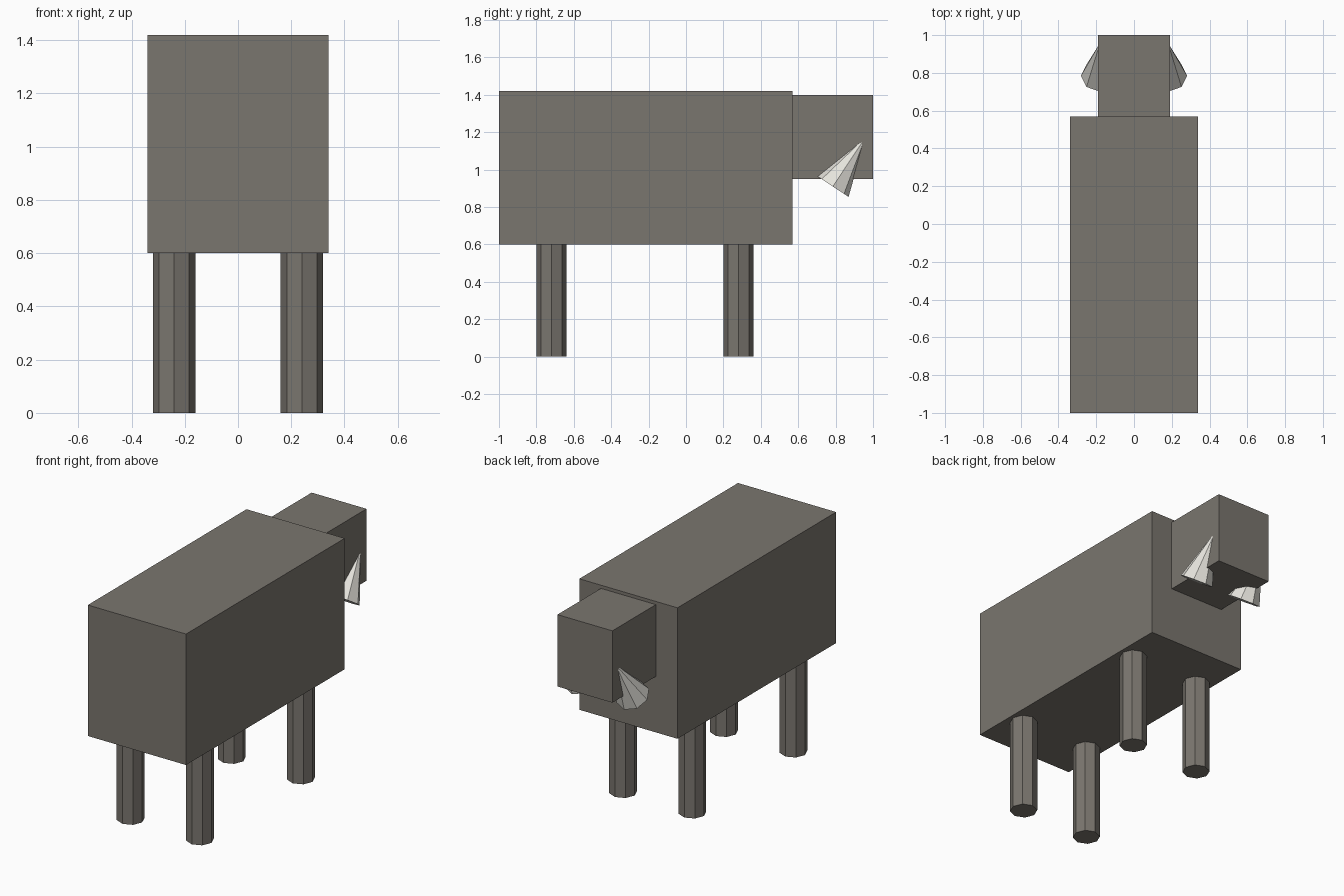
import bpy
import math
from mathutils import Vector

cube = bpy.data.objects.get("Cube")
if cube:
    bpy.data.objects.remove(cube, do_unlink=True)


def make_material(name, colour):
    mat = bpy.data.materials.new(name)
    mat.use_nodes = True
    mat.diffuse_color = colour
    mat.node_tree.nodes["Principled BSDF"].inputs["Base Color"].default_value = colour
    return mat


hide = make_material("warm grey hide", (0.195, 0.18, 0.158, 1))
ivory = make_material("ivory", (0.78, 0.765, 0.71, 1))


def finish(name, mat):
    obj = bpy.context.object
    obj.name = name
    obj.data.materials.append(mat)
    return obj


def box(name, low, high, mat):
    low, high = Vector(low), Vector(high)
    bpy.ops.mesh.primitive_cube_add(size=1, location=(low + high) / 2)
    obj = finish(name, mat)
    for v in obj.data.vertices:
        v.co *= high - low


# Body and head
box("body", (-0.34, -1, 0.6), (0.34, 0.57, 1.42), hide)
box("head", (-0.19, 0.57, 0.95), (0.19, 1, 1.4), hide)

# Tusks lean forward, partly sunk into the sides of the head
tusk_base = Vector((0, 0.785, 0.91))
lean = math.radians(33.5)
tusk_length = 0.313
axis = Vector((0, math.sin(lean), math.cos(lean)))

for side, s in (("left", 1), ("right", -1)):
    # Eight-sided legs
    for place, y in (("front", -0.72), ("back", 0.28)):
        bpy.ops.mesh.primitive_cylinder_add(
            vertices=8, radius=0.08, depth=0.6, location=(s * 0.24, y, 0.3))
        finish(f"{place}_{side}_leg", hide)

    centre = tusk_base + axis * tusk_length / 2 + Vector((s * 0.18, 0, 0))
    bpy.ops.mesh.primitive_cone_add(
        vertices=8, radius1=0.101, radius2=0, depth=tusk_length,
        location=centre, rotation=(-lean, 0, 0))
    finish(f"{side}_tusk", ivory)
